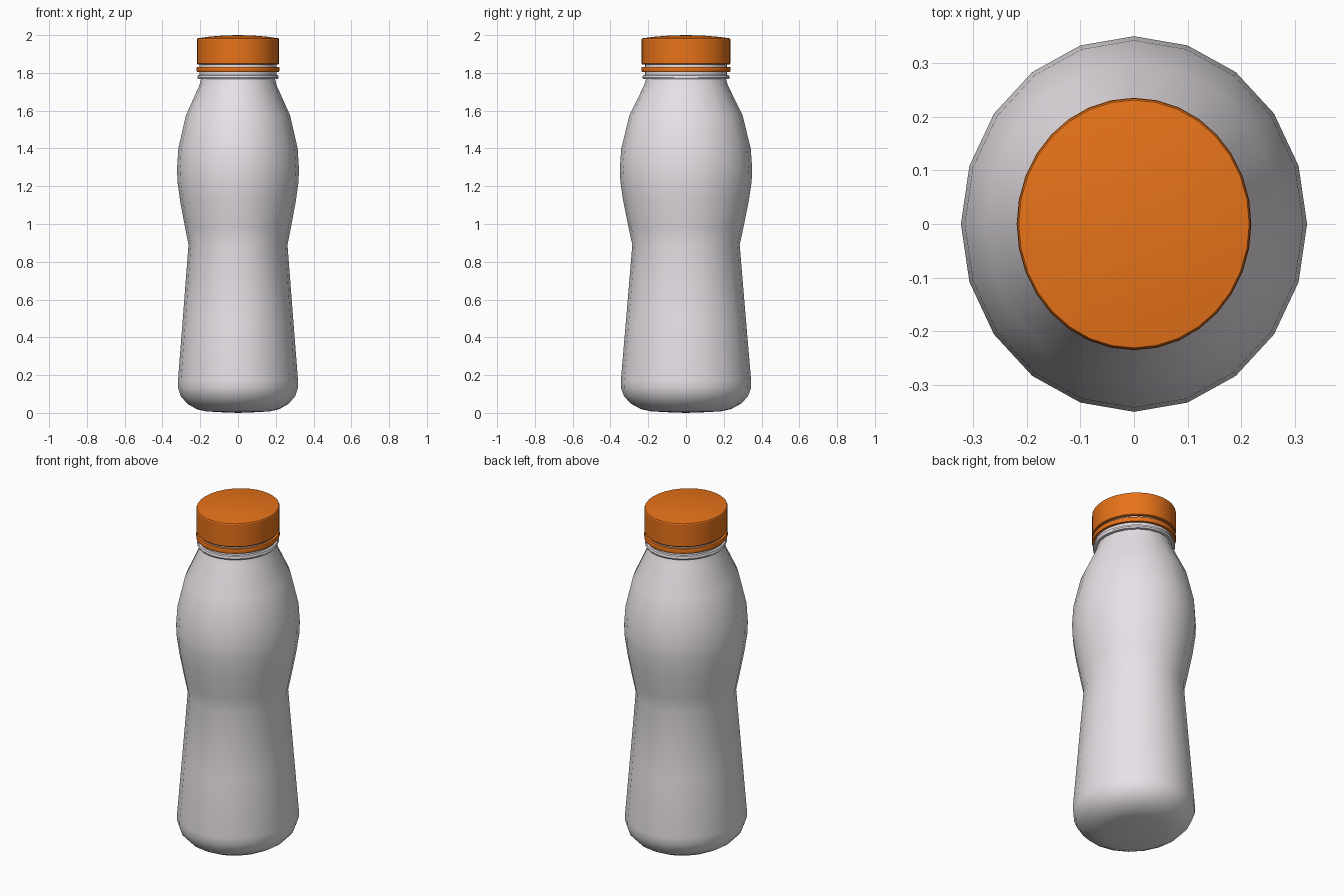
import bpy, bmesh
from math import sin, cos, tau, radians

if "Cube" in bpy.data.objects:
    bpy.data.objects.remove(bpy.data.objects["Cube"])


def lathe(name, profile, sides, depth, mat=None, angle=30):
    """Turn (radius, z) points around z; depth stretches the oval along y."""
    bm = bmesh.new()
    rings = []
    for r, z in profile:
        if r == 0:
            rings.append([bm.verts.new((0, 0, z))] * sides)
        else:
            rings.append([bm.verts.new((r * cos(tau * i / sides),
                                        r * depth * sin(tau * i / sides), z))
                          for i in range(sides)])
    for a, b in zip(rings, rings[1:]):
        for i in range(sides):
            j = (i + 1) % sides
            quad = list(dict.fromkeys((a[i], a[j], b[j], b[i])))
            bm.faces.new(quad)
    bmesh.ops.recalc_face_normals(bm, faces=bm.faces)
    me = bpy.data.meshes.new(name)
    bm.to_mesh(me)
    bm.free()
    ob = bpy.data.objects.new(name, me)
    bpy.context.collection.objects.link(ob)
    if mat:
        me.materials.append(mat)
    bpy.ops.object.select_all(action='DESELECT')
    ob.select_set(True)
    bpy.context.view_layer.objects.active = ob
    bpy.ops.object.shade_smooth_by_angle(angle=radians(angle))
    return ob


orange = bpy.data.materials.new("orange_plastic")
orange.diffuse_color = (0.80, 0.17, 0.01, 1)
orange.use_nodes = True
orange.node_tree.nodes["Principled BSDF"].inputs["Base Color"].default_value = orange.diffuse_color
white = bpy.data.materials.new("white_plastic")
white.diffuse_color = (0.80, 0.76, 0.80, 1)
white.use_nodes = True
white.node_tree.nodes["Principled BSDF"].inputs["Base Color"].default_value = white.diffuse_color

# Bottle body: rounded base, tapered grip, bulging shoulder
lathe("bottle_body", [
    (0, 0.0), (0.08, 0.003), (0.17, 0.008), (0.22, 0.02), (0.268, 0.048),
    (0.302, 0.087), (0.317, 0.13), (0.318, 0.17), (0.292, 0.50), (0.262, 0.89),
    (0.280, 0.98), (0.306, 1.12), (0.320, 1.22), (0.323, 1.29), (0.316, 1.40),
    (0.276, 1.575), (0.204, 1.735), (0.194, 1.775), (0, 1.775)], 20, 1.085, white, 40)

# Neck with its support collar
lathe("neck", [
    (0, 1.76), (0.19, 1.76), (0.19, 1.767), (0.212, 1.767), (0.215, 1.775),
    (0.212, 1.787), (0.203, 1.790), (0.203, 1.90), (0, 1.90)], 32, 1.075, white)

# Tamper band below the cap
lathe("tamper_band", [
    (0.20, 1.806), (0.217, 1.806), (0.219, 1.810), (0.219, 1.828),
    (0.217, 1.832), (0.20, 1.832)], 32, 1.075, orange)

# Cap with a slightly domed top
lathe("cap", [
    (0, 1.845), (0.215, 1.845), (0.218, 1.849), (0.218, 1.978), (0.215, 1.983),
    (0.16, 1.991), (0.08, 1.998), (0, 2.0)], 32, 1.075, orange)
